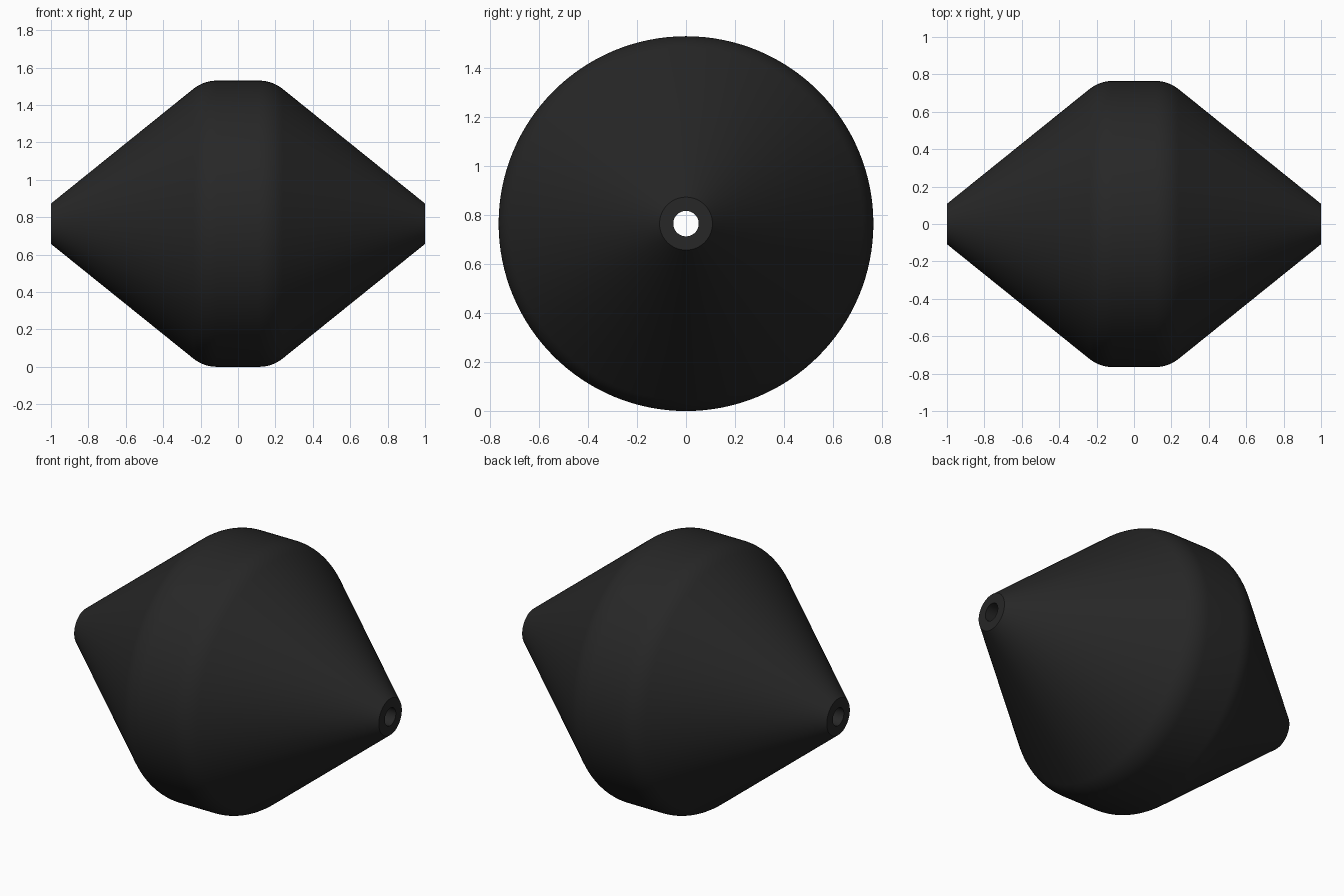
import bpy, bmesh, math

if "Cube" in bpy.data.objects:
    bpy.data.objects.remove(bpy.data.objects["Cube"])

R, END_R, HOLE_R = 0.765, 0.108, 0.052   # widest, end face and bore radii
FILLET, SLOPE = 0.2, math.atan(0.805)    # shoulder rounding and cone angle
SEGMENTS, ARC = 128, 8

black = bpy.data.materials.new("matte black")
black.diffuse_color = (0.02, 0.02, 0.02, 1)
black.use_nodes = True
black.node_tree.nodes["Principled BSDF"].inputs["Base Color"].default_value = black.diffuse_color

# Half profile (x, radius): rounded shoulder, cone end, end face, bore
corner_x = 1 - (R - END_R) / math.tan(SLOPE)
start_x = corner_x - FILLET * math.tan(SLOPE / 2)
half = []
for i in range(ARC + 1):
    a = SLOPE * i / ARC
    half.append((start_x + FILLET * math.sin(a), R - FILLET * (1 - math.cos(a))))
half += [(1, END_R), (1, HOLE_R)]
profile = half + [(-x, r) for x, r in reversed(half)]

# Double-cone body turned around the x axis with a through bore
bm = bmesh.new()
rings = []
for x, r in profile:
    rings.append([bm.verts.new((x,
                                r * math.cos(2 * math.pi * k / SEGMENTS),
                                R + r * math.sin(2 * math.pi * k / SEGMENTS)))
                  for k in range(SEGMENTS)])
for i, a in enumerate(rings):
    b = rings[(i + 1) % len(rings)]
    for k in range(SEGMENTS):
        n = (k + 1) % SEGMENTS
        bm.faces.new((a[k], a[n], b[n], b[k]))
bmesh.ops.recalc_face_normals(bm, faces=bm.faces)
mesh = bpy.data.meshes.new("double_cone_body")
bm.to_mesh(mesh)
bm.free()
mesh.materials.append(black)
body = bpy.data.objects.new("double_cone_body", mesh)
bpy.context.collection.objects.link(body)

# Smooth sides, sharp rims at the end faces
bpy.context.view_layer.objects.active = body
body.select_set(True)
bpy.ops.object.shade_smooth_by_angle(angle=math.radians(30))
